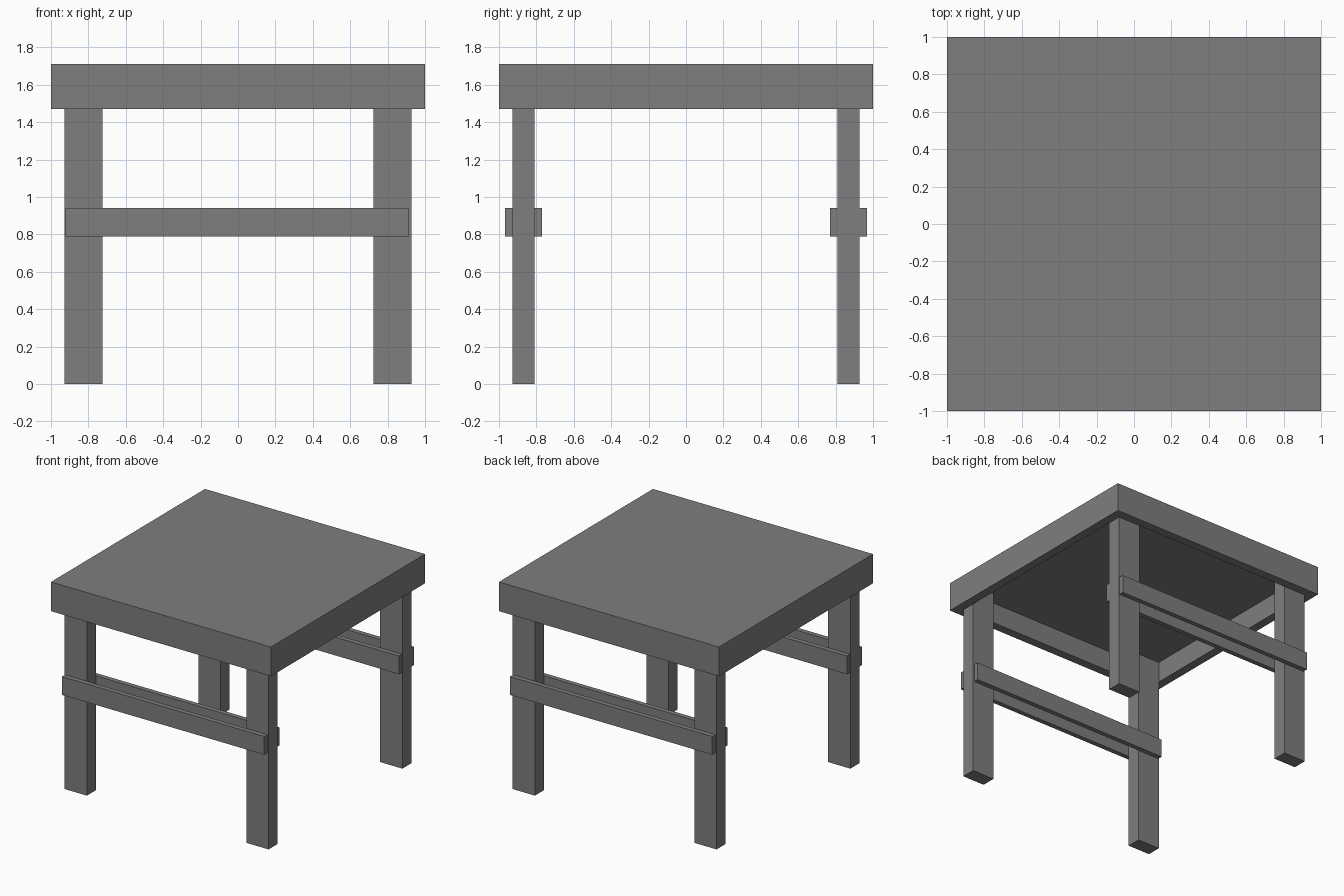
import bpy

cube = bpy.data.objects.get("Cube")
if cube:
    bpy.data.objects.remove(cube, do_unlink=True)

# Single flat grey
GREY = (0.21, 0.21, 0.21, 1.0)
grey = bpy.data.materials.new("flat_grey")
grey.use_nodes = True
grey.diffuse_color = GREY
grey.node_tree.nodes["Principled BSDF"].inputs["Base Color"].default_value = GREY


def box(name, x, y, z):
    """Box spanning the (low, high) range on each axis."""
    spans = (x, y, z)
    bpy.ops.mesh.primitive_cube_add(size=1, location=[(a + b) / 2 for a, b in spans])
    ob = bpy.context.object
    ob.name = name
    ob.scale = [b - a for a, b in spans]
    bpy.ops.object.transform_apply(location=False, rotation=False, scale=True)
    ob.data.materials.append(grey)
    return ob


def span(a, b, sign):
    """Range mirrored to the given side."""
    return tuple(sorted((a * sign, b * sign)))


TOP, RIM, WALL = 1.71, 1.47, 0.073
LEG = 1 - WALL            # outer face of the legs
LEG_IN_Y = 0.81           # inner face of the legs
BOARD = 0.04

# Table top: slab hollowed from below, leaving a rim all round
top = box("table_top", (-1, 1), (-1, 1), (RIM, TOP))
cutter = box("top_recess_cutter", (-LEG, LEG), (-LEG, LEG), (RIM - 0.1, TOP - 0.068))
cut = top.modifiers.new("recess", 'BOOLEAN')
cut.object = cutter
cut.operation = 'DIFFERENCE'
cut.solver = 'EXACT'
bpy.context.view_layer.objects.active = top
bpy.ops.object.modifier_apply(modifier=cut.name)
bpy.data.objects.remove(cutter, do_unlink=True)

for sy, end in ((-1, "front"), (1, "back")):
    # Legs standing inside the rim corners
    for sx, side in ((1, "left"), (-1, "right")):
        box(f"{end}_{side}_leg", span(0.725, LEG, sx),
            span(LEG_IN_Y, LEG, sy), (0, TOP - 0.068))
    # Stretcher boards clamped on both faces of each leg pair
    length = span(-0.923, 0.915, -sy)
    height = (0.79, 0.94)
    box(f"{end}_outer_stretcher", length, span(LEG, LEG + BOARD, sy), height)
    box(f"{end}_inner_stretcher", length, span(LEG_IN_Y - BOARD, LEG_IN_Y, sy), height)
